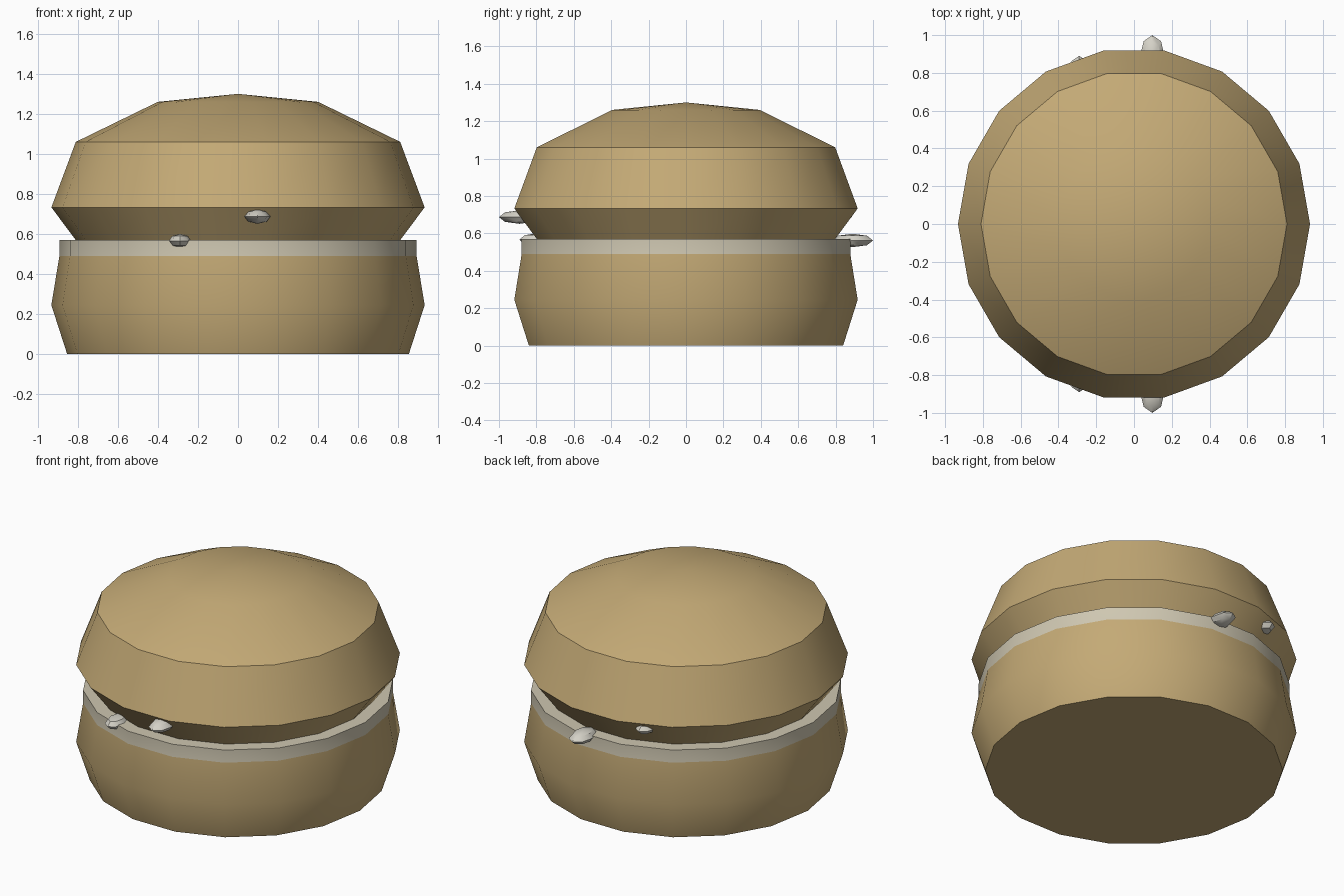
import bpy, bmesh, math
from mathutils import Matrix

if "Cube" in bpy.data.objects:
    bpy.data.objects.remove(bpy.data.objects["Cube"])

SIDES = 18


def material(name, rgb):
    m = bpy.data.materials.new(name)
    m.diffuse_color = (*rgb, 1)
    m.use_nodes = True
    m.node_tree.nodes["Principled BSDF"].inputs["Base Color"].default_value = m.diffuse_color
    return m


tan = material("tan_crust", (0.55, 0.40, 0.18))
cream = material("cream_filling", (0.62, 0.57, 0.44))
pale = material("pale_crumb", (0.66, 0.64, 0.57))


def finish(name, bm, mats):
    bmesh.ops.recalc_face_normals(bm, faces=bm.faces)
    me = bpy.data.meshes.new(name)
    bm.to_mesh(me)
    bm.free()
    for m in mats:
        me.materials.append(m)
    ob = bpy.data.objects.new(name, me)
    bpy.context.collection.objects.link(ob)
    bpy.ops.object.select_all(action='DESELECT')
    ob.select_set(True)
    bpy.context.view_layer.objects.active = ob
    bpy.ops.object.shade_smooth_by_angle(angle=math.radians(35))
    return ob


def lathe(name, profile, mats, apex=None, cream_from=None):
    """Stack of 18-sided rings, capped at the bottom, capped or pointed on top."""
    bm = bmesh.new()
    rings = []
    for r, z in profile:
        rings.append([bm.verts.new((r * math.cos(2 * math.pi * i / SIDES),
                                    r * math.sin(2 * math.pi * i / SIDES), z))
                      for i in range(SIDES)])
    for k, (a, b) in enumerate(zip(rings, rings[1:])):
        for i in range(SIDES):
            j = (i + 1) % SIDES
            f = bm.faces.new((a[i], a[j], b[j], b[i]))
            if cream_from is not None and k >= cream_from:
                f.material_index = 1
    bm.faces.new(rings[0][::-1])
    top = rings[-1]
    if apex is None:
        bm.faces.new(top).material_index = len(mats) - 1
    else:
        tip = bm.verts.new((0, 0, apex))
        for i in range(SIDES):
            bm.faces.new((top[i], top[(i + 1) % SIDES], tip))
    return finish(name, bm, mats)


# Lower half with the cream band around its rim
lathe("lower_bun", [(0.853, 0), (0.932, 0.245), (0.892, 0.49), (0.892, 0.57)],
      [tan, cream], cream_from=2)

# Upper half: flared underside, sloped side, shallow dome
lathe("upper_bun", [(0.81, 0.57), (0.932, 0.733), (0.81, 1.06), (0.40, 1.26)],
      [tan], apex=1.30)


# Flattened crumbs poking out of the seam, front and back
def crumb(name, centre, size):
    bm = bmesh.new()
    bmesh.ops.create_uvsphere(bm, u_segments=8, v_segments=4, radius=1)
    bmesh.ops.transform(bm, verts=bm.verts,
                        matrix=Matrix.Translation(centre) @ Matrix.Diagonal((*size, 1)))
    finish(name, bm, [pale])


for label, s, z_big, z_small in (("front", -1, 0.687, 0.566), ("back", 1, 0.562, 0.69)):
    crumb(label + "_large_crumb", (0.097, s * 0.89, z_big), (0.065, 0.11, 0.036))
    crumb(label + "_small_crumb", (-0.29, s * 0.80, z_small), (0.056, 0.09, 0.034))
